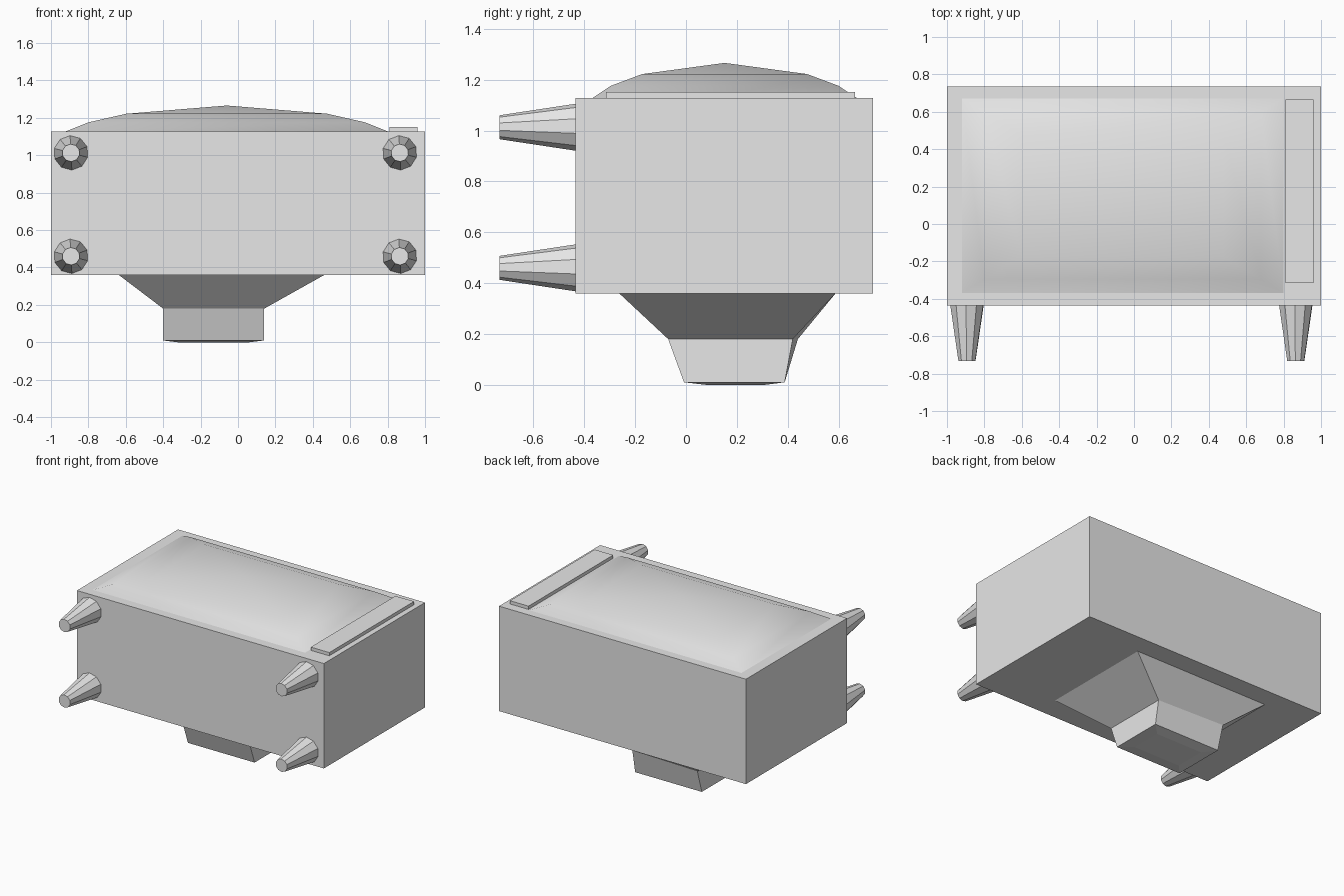
import bpy
import math

cube = bpy.data.objects.get("Cube")
if cube:
    bpy.data.objects.remove(cube, do_unlink=True)

grey = bpy.data.materials.new("plain grey")
grey.use_nodes = True
grey.diffuse_color = (0.8, 0.8, 0.8, 1)
grey.node_tree.nodes["Principled BSDF"].inputs["Base Color"].default_value = (0.8, 0.8, 0.8, 1)


def loft(name, rings, smooth=False, apex=None):
    """Skin a list of equal-sized rings (counter-clockwise about the travel direction)."""
    n = len(rings[0])
    verts = [p for ring in rings for p in ring]
    faces = [tuple(reversed(range(n)))]
    for k in range(len(rings) - 1):
        for i in range(n):
            j = (i + 1) % n
            faces.append((k * n + i, k * n + j, (k + 1) * n + j, (k + 1) * n + i))
    last = (len(rings) - 1) * n
    if apex:
        verts.append(apex)
        faces += [(last + i, last + (i + 1) % n, len(verts) - 1) for i in range(n)]
    else:
        faces.append(tuple(range(last, last + n)))
    mesh = bpy.data.meshes.new(name)
    mesh.from_pydata(verts, [], faces)
    mesh.materials.append(grey)
    for poly in mesh.polygons[1:]:
        poly.use_smooth = smooth
    obj = bpy.data.objects.new(name, mesh)
    bpy.context.collection.objects.link(obj)
    return obj


def rect(x0, x1, y0, y1, z):
    return [(x0, y0, z), (x1, y0, z), (x1, y1, z), (x0, y1, z)]


# Cabinet and control strip
loft("cabinet", [rect(-1, 1, -0.435, 0.735, z) for z in (0.36, 1.128)])
loft("control_strip", [rect(0.81, 0.96, -0.315, 0.665, z) for z in (1.12, 1.152)])

# Domed screen: shrinking rectangles closing to a point
cx, cy = -0.06, 0.152
dome = [(1.0, 1.128), (0.86, 1.176), (0.625, 1.222)]
loft("screen", [rect(cx - 0.86 * s, cx + 0.86 * s, cy - 0.52 * s, cy + 0.52 * s, z)
                for s, z in dome], smooth=True, apex=(cx, cy, 1.266))

# Tapered rear housing with a slightly bulged end
neck = rect(-0.40, 0.14, -0.07, 0.42, 0.18)
neck[3] = (-0.40, 0.44, 0.18)
loft("rear_housing", [
    rect(-0.32, 0.06, 0.08, 0.31, 0.0),
    rect(-0.40, 0.14, -0.008, 0.388, 0.01),
    neck,
    rect(-0.64, 0.465, -0.265, 0.59, 0.362),
])


# Ten-sided tapered legs on the front
def leg(name, x, z):
    def ring(r, y):
        return [(x + r * math.cos(a), y, z + r * math.sin(a))
                for a in (math.radians(93 + 36 * i) for i in range(10))]
    loft(name, [ring(0.093, -0.43), ring(0.053, -0.695), ring(0.047, -0.733)])


for side, x in (("right", -0.893), ("left", 0.865)):
    for level, z in (("upper", 1.013), ("lower", 0.46)):
        leg(f"{level}_{side}_leg", x, z)
